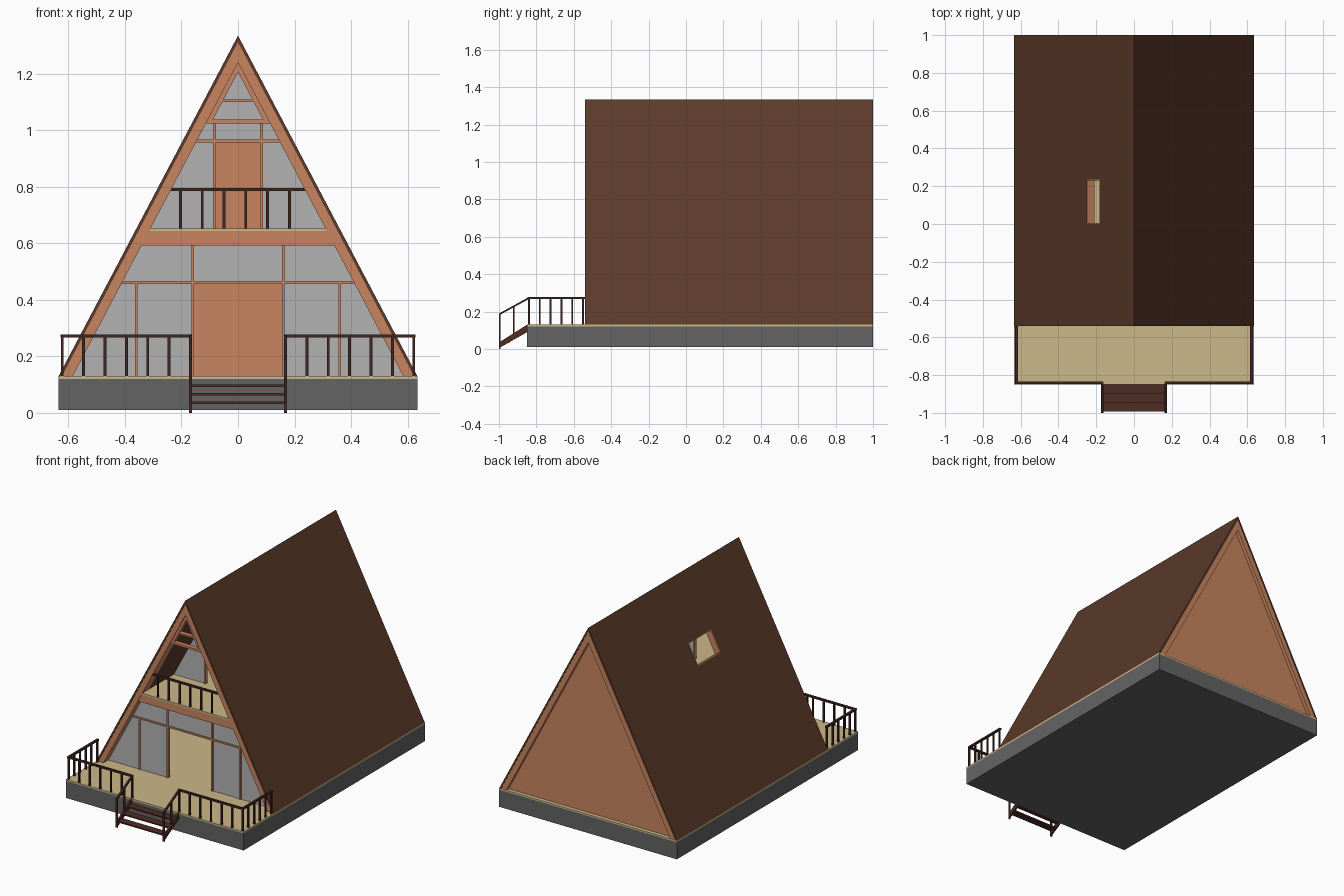
import bpy, bmesh, math
from mathutils import Matrix, Vector

if "Cube" in bpy.data.objects:
    bpy.data.objects.remove(bpy.data.objects["Cube"])

APEX, BASE, HALF = 1.335, 0.13, 0.635
SLOPE = (APEX - BASE) / HALF


def material(name, rgb):
    m = bpy.data.materials.new(name)
    m.diffuse_color = (*rgb, 1)
    m.use_nodes = True
    m.node_tree.nodes["Principled BSDF"].inputs["Base Color"].default_value = m.diffuse_color
    return m


TIMBER = material("timber", (0.58, 0.235, 0.117))
TAN = material("decking", (0.6, 0.48, 0.25))
ROOF = material("roofing", (0.107, 0.042, 0.023))
DARK = material("dark_rail", (0.05, 0.02, 0.015))
STEP = material("step_wood", (0.08, 0.025, 0.018))
STONE = material("foundation", (0.127, 0.127, 0.127))
GLASS = material("glazing", (0.45, 0.45, 0.45))


def finish(name, bm, mat):
    bmesh.ops.recalc_face_normals(bm, faces=bm.faces)
    me = bpy.data.meshes.new(name)
    bm.to_mesh(me)
    bm.free()
    me.materials.append(mat)
    ob = bpy.data.objects.new(name, me)
    bpy.context.collection.objects.link(ob)
    return ob


def boxes(name, mat, items, matrix=Matrix()):
    """Boxes given as x0, x1, y0, y1, z0, z1 in one object."""
    bm = bmesh.new()
    for x0, x1, y0, y1, z0, z1 in items:
        m = Matrix.Translation(((x0 + x1) / 2, (y0 + y1) / 2, (z0 + z1) / 2))
        m = m @ Matrix.Diagonal((x1 - x0, y1 - y0, z1 - z0, 1))
        bmesh.ops.create_cube(bm, size=1, matrix=matrix @ m)
    return finish(name, bm, mat)


def prism(name, mat, pts, a, b, axis="y"):
    """Extrude an (x, z) profile along y, or a (y, z) profile along x."""
    bm = bmesh.new()
    start = [bm.verts.new((u, a, v) if axis == "y" else (a, u, v)) for u, v in pts]
    face = bm.faces.new(start)
    ext = bmesh.ops.extrude_face_region(bm, geom=[face])["geom"]
    move = Vector((0, b - a, 0)) if axis == "y" else Vector((b - a, 0, 0))
    bmesh.ops.translate(bm, vec=move, verts=[g for g in ext if isinstance(g, bmesh.types.BMVert)])
    return finish(name, bm, mat)


def half(z, off=0.0):
    return (APEX - z) / SLOPE - off


def chevron(name, mat, o, i, y0, y1, z=BASE):
    """Inverted V band between two horizontal offsets from the roof surface."""
    pts = [(-half(z, o), z), (0, APEX - o * SLOPE), (half(z, o), z),
           (half(z, i), z), (0, APEX - i * SLOPE), (-half(z, i), z)]
    return prism(name, mat, pts, y0, y1)


def slab(name, mat, z0, z1, y0, y1, off=0.045):
    """Piece spanning between the two roof slopes."""
    pts = [(-half(z0, off), z0), (half(z0, off), z0), (half(z1, off), z1), (-half(z1, off), z1)]
    return prism(name, mat, pts, y0, y1)


# foundation and deck
boxes("foundation", STONE, [(-HALF, HALF, -0.85, 1, 0.01, 0.12)])
boxes("deck_floor", TAN, [(-HALF, HALF, -0.85, 1, 0.12, 0.13)])

# roof with its lining and end rafters
roof = chevron("roof_covering", ROOF, 0, 0.012, -0.54, 1)
lining = chevron("roof_lining", ROOF, 0.012, 0.05, -0.47, 0.96)
chevron("front_rafters", TIMBER, 0.012, 0.05, -0.537, -0.47)
chevron("back_rafters", TIMBER, 0.012, 0.05, 0.96, 0.998)

# skylight opening through the left slope, lined with timber
tilt = Matrix.Translation((-0.215, 0.1175, APEX - 0.215 * SLOPE)) @ Matrix.Rotation(-math.atan(SLOPE), 4, "Y")
L, W, D = 0.075, 0.1175, 0.044
cutter = boxes("skylight_cutter", TIMBER, [(-L, L, -W, W, -0.1, 0.1)], tilt)
cutter.hide_render = True
for ob in (roof, lining):
    mod = ob.modifiers.new("skylight", "BOOLEAN")
    mod.object, mod.operation, mod.solver = cutter, "DIFFERENCE", "EXACT"
    bpy.context.view_layer.update()
    cut = bpy.data.meshes.new_from_object(ob.evaluated_get(bpy.context.evaluated_depsgraph_get()))
    ob.modifiers.clear()
    ob.data = cut
bpy.data.objects.remove(cutter)
T = 0.004
boxes("skylight_frame", TIMBER, [(-L, -L + T, -W, W, -D, 0), (L - T, L, -W, W, -D, 0),
                                 (-L, L, -W, -W + T, -D, 0), (-L, L, W - T, W, -D, 0)], tilt)

# back wall
prism("back_wall", TIMBER, [(-half(BASE, 0.045), BASE), (half(BASE, 0.045), BASE),
                            (0, APEX - 0.045 * SLOPE)], 0.96, 0.975)

# upper floor and balcony
slab("upper_floor_beam", TIMBER, 0.592, 0.643, -0.533, 0.96)
slab("upper_floor", TAN, 0.643, 0.653, -0.536, 0.96)


def glazed_wall(name, z0, z1, door, door_top, y):
    """Glass infill with an open doorway."""
    o = 0.047
    pts = [(-half(z0, o), z0), (-door, z0), (-door, door_top), (door, door_top), (door, z0), (half(z0, o), z0)]
    pts += [(half(z1, o), z1), (-half(z1, o), z1)] if z1 < 1.2 else [(0, APEX - o * SLOPE)]
    prism(name, GLASS, pts, y - 0.003, y + 0.003)


# lower front wall
Y1 = -0.485
glazed_wall("lower_glazing", 0.13, 0.592, 0.155, 0.46, Y1)
boxes("lower_mullions", TIMBER,
      [(s * x - 0.005, s * x + 0.005, Y1 - 0.01, Y1 + 0.01, 0.13, top)
       for s in (-1, 1) for x, top in ((0.16, 0.592), (0.36, 0.46))])
slab("lower_transom", TIMBER, 0.457, 0.467, Y1 - 0.01, Y1 + 0.01)

# upper front wall, set back behind the balcony
Y2 = -0.21
glazed_wall("upper_glazing", 0.653, 1.25, 0.078, 0.96, Y2)
boxes("upper_mullions", TIMBER,
      [(s * 0.083 - 0.005, s * 0.083 + 0.005, Y2 - 0.01, Y2 + 0.01, 0.653, 1.03) for s in (-1, 1)])
slab("upper_transom", TIMBER, 0.957, 0.967, Y2 - 0.01, Y2 + 0.01)

# gable truss at the front
chevron("gable_inner_rafters", TIMBER, 0.05, 0.068, -0.53, -0.5, 1.03)
slab("gable_lower_tie", TIMBER, 1.025, 1.038, -0.53, -0.5)
slab("gable_upper_tie", TIMBER, 1.1, 1.11, -0.53, -0.5)

# balcony railing
R = 0.005
boxes("balcony_posts", DARK, [(x - R, x + R, -0.53, -0.52, 0.653, 0.79)
                              for x in (-0.204 + 0.0772 * i for i in range(6))])
slab("balcony_rail", DARK, 0.785, 0.796, -0.532, -0.518)

# deck railing, front and sides
for s, side in ((-1, "left"), (1, "right")):
    posts = [(s * (0.168 + 0.0757 * i), -0.84) for i in range(7)]
    posts += [(s * 0.622, -0.84 + 0.058 * i) for i in range(1, 6)]
    boxes(side + "_deck_posts", DARK, [(x - R, x + R, y - R, y + R, 0.13, 0.27) for x, y in posts])
    xa, xb = sorted((s * 0.163, s * 0.629))
    xc, xd = sorted((s * 0.615, s * 0.629))
    boxes(side + "_deck_rail", DARK, [(xa, xb, -0.847, -0.833, 0.267, 0.278),
                                      (xc, xd, -0.833, -0.54, 0.267, 0.278)])
    # stair stringer, handrail and posts
    x0, x1 = s * 0.168 - 0.006, s * 0.168 + 0.006
    prism(side + "_stringer", STEP, [(-1, 0.005), (-1, 0.035), (-0.85, 0.13), (-0.85, 0.09)], x0, x1, "x")
    prism(side + "_handrail", DARK, [(-1, 0.18), (-1, 0.19), (-0.84, 0.278), (-0.84, 0.267)], x0, x1, "x")
    boxes(side + "_stair_posts", DARK, [(x0, x1, -1, -0.992, 0, 0.186),
                                        (x0, x1, -0.924, -0.916, 0.06, 0.227)])

# stair treads
boxes("stair_treads", STEP, [(-0.165, 0.165, y, y + 0.05, z - 0.008, z)
                             for y, z in ((-0.993, 0.04), (-0.945, 0.07), (-0.898, 0.1))])
